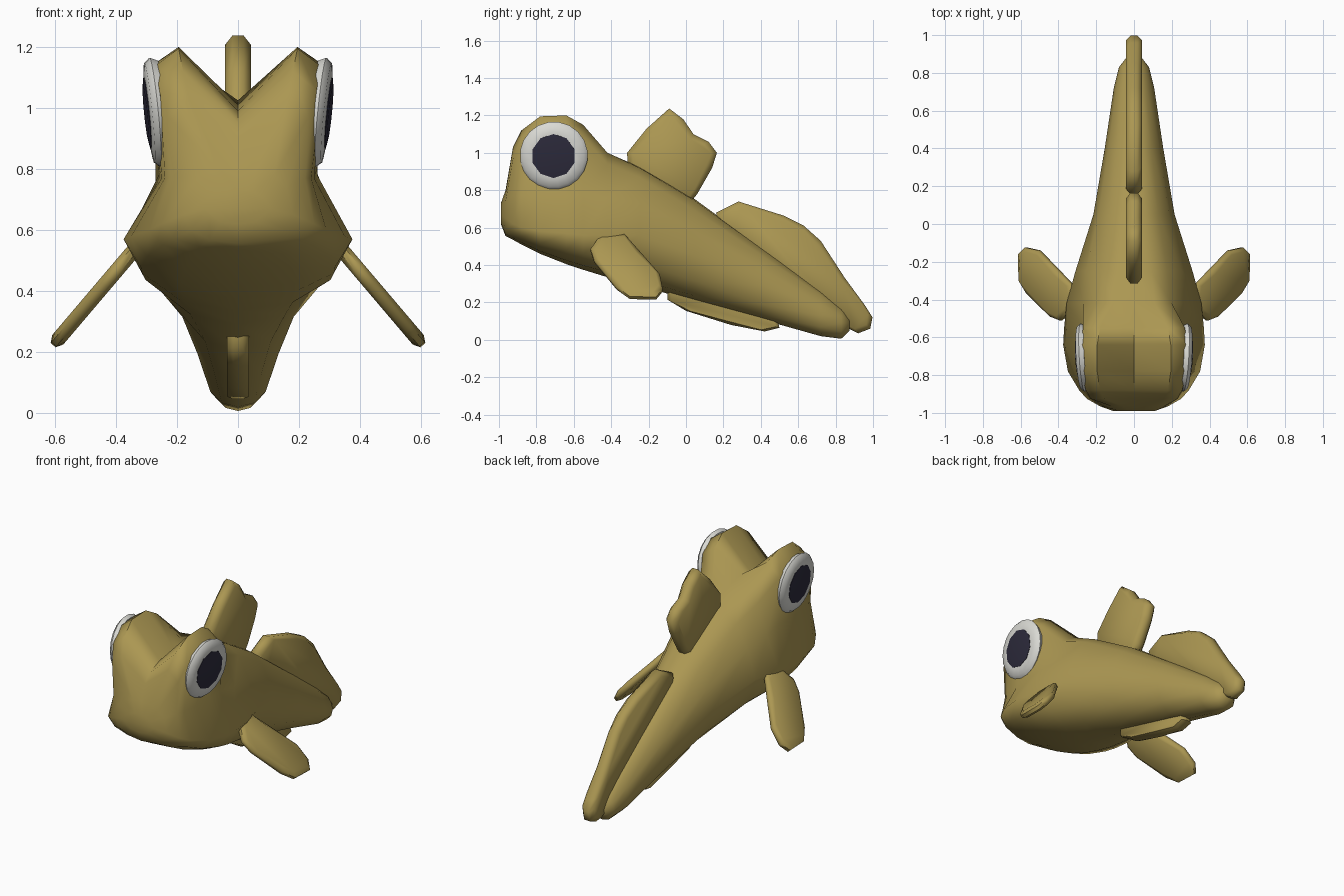
import bpy, bmesh, math
from mathutils import Vector, Matrix

if "Cube" in bpy.data.objects:
    bpy.data.objects.remove(bpy.data.objects["Cube"])


def material(name, rgb):
    m = bpy.data.materials.new(name)
    m.diffuse_color = (*rgb, 1)
    m.use_nodes = True
    m.node_tree.nodes["Principled BSDF"].inputs["Base Color"].default_value = m.diffuse_color
    return m


OLIVE = material("olive skin", (0.41, 0.31, 0.085))
WHITE = material("eye white", (0.70, 0.70, 0.66))
DARK = material("pupil dark", (0.026, 0.024, 0.045))


def finish(name, bm, mat, angle=50):
    bmesh.ops.recalc_face_normals(bm, faces=bm.faces)
    me = bpy.data.meshes.new(name)
    bm.to_mesh(me)
    bm.free()
    me.materials.append(mat)
    ob = bpy.data.objects.new(name, me)
    bpy.context.collection.objects.link(ob)
    bpy.ops.object.select_all(action='DESELECT')
    ob.select_set(True)
    bpy.context.view_layer.objects.active = ob
    bpy.ops.object.shade_smooth_by_angle(angle=math.radians(angle))
    return ob


def loft(name, rings, mat, angle=50):
    """Skin a list of closed rings and cap both ends."""
    bm = bmesh.new()
    vs = [[bm.verts.new(p) for p in r] for r in rings]
    n = len(vs[0])
    for a, b in zip(vs, vs[1:]):
        for i in range(n):
            j = (i + 1) % n
            bm.faces.new((a[i], a[j], b[j], b[i]))
    bm.faces.new(vs[0])
    bm.faces.new(vs[-1])
    return finish(name, bm, mat, angle)


# Head sections: y, belly z, widest z, half width, cheek, eye bump side, bump top, crown z
head = [
    (-0.99, .62, .67, .11, (.08, .71), (.05, .725), (.025, .73), .73),
    (-0.965, .555, .65, .18, (.16, .74), (.12, .78), (.06, .80), .80),
    (-0.925, .535, .62, .25, (.22, .77), (.23, .97), (.16, 1.03), .90),
    (-0.88, .51, .60, .29, (.24, .77), (.255, 1.06), (.18, 1.12), .95),
    (-0.78, .46, .58, .35, (.25, .77), (.282, 1.13), (.195, 1.195), .99),
    (-0.64, .405, .57, .375, (.255, .77), (.282, 1.14), (.195, 1.20), 1.01),
    (-0.55, .375, .56, .37, (.26, .78), (.27, 1.08), (.18, 1.15), 1.025),
    (-0.42, .335, .56, .357, (.27, .76), (.20, .94), (.11, 1.0), .995),
    (-0.25, .29, .56, .31, (.255, .73), (.175, .87), (.09, .92), .925),
]
# Tail sections: y, belly z, widest z, half width, back z
tail = [(.05, .205, .45, .215, .75), (.4, .11, .29, .155, .495),
        (.72, .02, .13, .107, .265), (.83, .006, .09, .08, .175),
        (.875, .05, .09, .045, .125)]
for y, zb, zw, w, zt in tail:
    h = zt - zw
    head.append((y, zb, zw, w, (.87 * w, zw + .45 * h), (.6 * w, zw + .8 * h),
                 (.3 * w, zw + .97 * h), zt))

# Body: mirrored half sections
rings = []
for y, zb, zw, w, a, b, c, zt in head:
    d = zw - zb
    half = [(.5 * w, zb + .12 * d), (.85 * w, zb + .45 * d), (w, zw), a, b, c]
    ring = [(0, zb)] + half + [(0, zt)] + [(-x, z) for x, z in reversed(half)]
    rings.append([(x, y, z) for x, z in ring])
loft("body", rings, OLIVE, 65)


def fin(name, outline, t, place, normal, inset=.03):
    """Plate with chamfered rim; outline in (y, z), place maps it into space."""
    pts = [Vector(p) for p in outline]
    mid = sum(pts, Vector((0, 0))) / len(pts)
    inner = [p + (mid - p).normalized() * inset for p in pts]
    n = Vector(normal).normalized()
    rings = [[Vector(place(*p)) + n * o for p in ps]
             for ps, o in ((inner, -t), (pts, -.45 * t), (pts, .45 * t), (inner, t))]
    return loft(name, rings, OLIVE, 60)


# Fins on the centre line
flat = lambda y, z: (0, y, z)
fin("front_dorsal_fin", [(-.31, .90), (-.315, 1.0), (-.21, 1.13), (-.09, 1.237), (-.015, 1.18),
    (.04, 1.10), (.12, 1.06), (.165, 1.0), (.14, .92), (.06, .78), (.02, .73), (-.15, .75)],
    .042, flat, (1, 0, 0))
fin("rear_dorsal_fin", [(.16, .68), (.28, .74), (.52, .665), (.63, .61), (.72, .53), (.85, .33),
    (.96, .18), (.997, .12), (.985, .06), (.92, .035), (.87, .06), (.78, .13), (.5, .33),
    (.2, .55)], .042, flat, (1, 0, 0))
fin("belly_fin", [(-.1, .27), (-.1, .215), (0, .155), (.24, .08), (.42, .045), (.5, .065),
    (.49, .10), (.3, .17), (.1, .24)], .036, flat, (1, 0, 0), .02)

# Side fins and eyes, mirrored
side_outline = [(-.51, .48), (-.46, .55), (-.33, .56), (-.25, .47), (-.14, .345), (-.125, .265),
                (-.16, .222), (-.30, .225), (-.37, .275), (-.49, .42)]
for s, side in ((1, "right"), (-1, "left")):
    fin("side_fin_" + side, side_outline, .024,
        lambda y, z: (s * (.37 + (.5 - z) * .85), y, z), (s * .76, 0, .65), .025)

    # Eye discs lean outward at the top and rear
    up = Vector((.10, 0, 1)).normalized()
    back = Vector((.06, 1, 0)).normalized()
    out = back.cross(up).normalized()
    centre = Vector((.277, -.707, .985))

    def disc(r, off, n=10):
        ps = []
        for i in range(n):
            t = 2 * math.pi * (i + .5) / n
            p = centre + out * off + (back * math.cos(t) + up * math.sin(t)) * r
            ps.append((s * p.x, p.y, p.z))
        return ps
    loft("eye_white_" + side, [disc(.17, -.03, 20), disc(.182, -.005, 20), disc(.165, .014, 20),
                               disc(.12, .02, 20)], WHITE, 50)
    loft("pupil_" + side, [disc(.118, .015), disc(.118, .022), disc(.09, .026)], DARK, 40)
